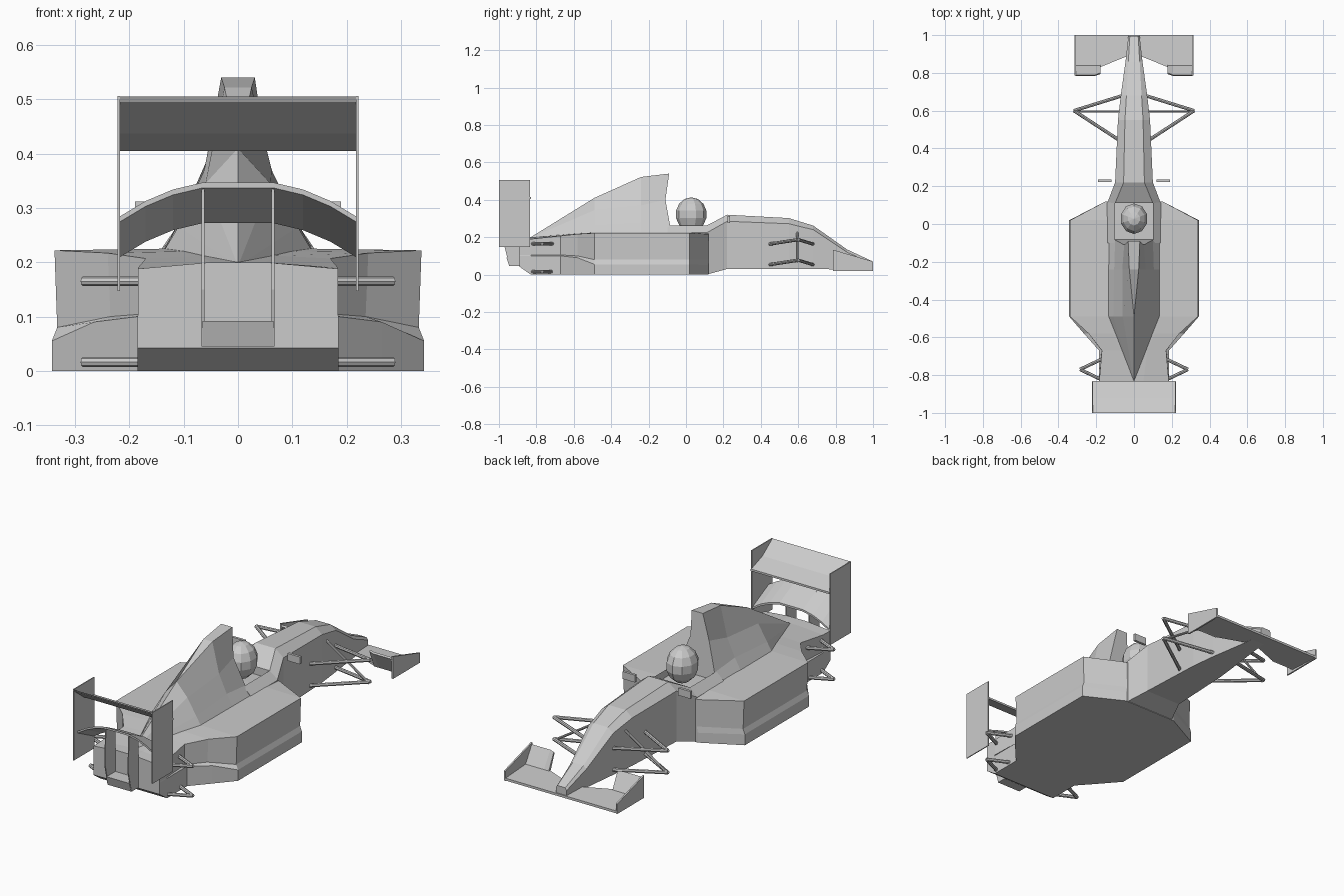
import bpy, bmesh
from mathutils import Vector


def rings(name, loops):
    """Skin a list of equally long closed point loops and cap both ends."""
    bm = bmesh.new()
    rows = [[bm.verts.new(p) for p in loop] for loop in loops]
    n = len(rows[0])
    for a, b in zip(rows, rows[1:]):
        for i in range(n):
            j = (i + 1) % n
            bm.faces.new((a[i], a[j], b[j], b[i]))
    bm.faces.new(rows[0])
    bm.faces.new(rows[-1])
    bmesh.ops.remove_doubles(bm, verts=bm.verts, dist=0.0005)
    bmesh.ops.recalc_face_normals(bm, faces=bm.faces)
    me = bpy.data.meshes.new(name)
    bm.to_mesh(me)
    bm.free()
    ob = bpy.data.objects.new(name, me)
    bpy.context.collection.objects.link(ob)
    return ob


def loft(name, stations):
    """Stations are (y, half profile of (x, z) from bottom to top), mirrored in x."""
    return rings(name, [[(x, y, z) for x, z in half] + [(-x, y, z) for x, z in half[::-1]]
                        for y, half in stations])


def prism(name, yz, x0, x1):
    """Side profile extruded across x."""
    return rings(name, [[(x, y, z) for y, z in yz] for x in (x0, x1)])


def rod(name, a, b, r=0.009):
    a, b = Vector(a), Vector(b)
    bpy.ops.mesh.primitive_cylinder_add(vertices=8, radius=r, depth=(b - a).length,
                                        location=(a + b) / 2)
    ob = bpy.context.object
    ob.name = name
    ob.rotation_euler = (b - a).to_track_quat('Z', 'Y').to_euler()


# main body with sidepods, narrow tail and rising diffuser
loft("sidepod_body", [
    (0.12, [(0.15, 0), (0.15, 0.05), (0.145, 0.08), (0.15, 0.217), (0.12, 0.222)]),
    (0.02, [(0.343, 0), (0.343, 0.055), (0.333, 0.08), (0.338, 0.222), (0.14, 0.225)]),
    (-0.49, [(0.343, 0), (0.343, 0.055), (0.333, 0.08), (0.338, 0.222), (0.14, 0.225)]),
    (-0.58, [(0.265, 0), (0.265, 0.09), (0.235, 0.10), (0.24, 0.217), (0.11, 0.22)]),
    (-0.67, [(0.185, 0), (0.185, 0.10), (0.172, 0.105), (0.17, 0.207), (0.07, 0.212)]),
    (-0.83, [(0.185, 0), (0.185, 0.10), (0.184, 0.105), (0.184, 0.19), (0.05, 0.2)]),
    (-0.89, [(0.185, 0.042), (0.185, 0.10), (0.184, 0.105), (0.184, 0.188), (0.05, 0.2)]),
])

# nose
loft("nose", [
    (0.11, [(0.142, 0), (0.142, 0.223), (0.10, 0.262)]),
    (0.22, [(0.10, 0.03), (0.10, 0.285), (0.055, 0.32)]),
    (0.55, [(0.085, 0.03), (0.085, 0.272), (0.048, 0.302)]),
    (0.68, [(0.07, 0.03), (0.07, 0.24), (0.04, 0.262)]),
    (0.86, [(0.045, 0.027), (0.045, 0.12), (0.03, 0.135)]),
    (0.995, [(0.03, 0.025), (0.03, 0.06), (0.022, 0.072)]),
])

# raised cockpit rim on both sides, continuing under the engine cover
for s, side in ((1, "right"), (-1, "left")):
    rings("cockpit_rim_" + side, [[(s * x, y, z) for x, z in
          ((0.142, 0.215), (0.142, 0.224), (0.10, 0.262), (0.10, 0.215))] for y in (0.115, -0.10)])

# engine cover and air intake
loft("engine_cover", [
    (-0.09, [(0.142, 0.215), (0.10, 0.262), (0.10, 0.262), (0.10, 0.262)]),
    (-0.092, [(0.142, 0.215), (0.10, 0.262), (0.095, 0.263), (0.09, 0.264)]),
]).hide_render = False
rings("air_intake_cover", [
    [(s * x, y, z) for s, pts in ((1, front), (-1, front[::-1])) for x, y, z in pts]
    for front in (
        [(0.142, -0.08, 0.215), (0.10, -0.085, 0.262), (0.052, -0.11, 0.40), (0.031, -0.09, 0.54)],
        [(0.142, -0.24, 0.215), (0.105, -0.24, 0.28), (0.062, -0.24, 0.37), (0.025, -0.24, 0.522)],
        [(0.14, -0.49, 0.215), (0.11, -0.49, 0.265), (0.06, -0.49, 0.345), (0.0, -0.49, 0.41)],
        [(0.006, -0.83, 0.19), (0.004, -0.83, 0.195), (0.002, -0.83, 0.198), (0, -0.83, 0.20)],
    )])

# driver helmet
bpy.ops.mesh.primitive_uv_sphere_add(segments=10, ring_count=7, radius=1, location=(0, 0.028, 0.322))
helmet = bpy.context.object
helmet.name = "helmet"
helmet.scale = (0.074, 0.083, 0.091)

# front wing main plane
outline = [(0.31, 1.0), (0.31, 0.83), (0.18, 0.83), (0.045, 0.885)]
outline += [(-x, y) for x, y in outline[::-1]]
rings("front_wing", [[(x, y, z + (1 - y) * 0.06) for x, y in outline] for z in (0.022, 0.034)])

# rear wing top flap
prism("rear_wing_flap", [(-0.83, 0.415), (-0.92, 0.447), (-1.0, 0.505), (-0.995, 0.495),
                         (-0.92, 0.437), (-0.83, 0.405)], -0.22, 0.22)
# arched lower rear wing
arch = [(-0.22, 0.064), (-0.17, 0.034), (-0.12, 0.013), (-0.065, 0)]
arch += [(-x, d) for x, d in arch[::-1]]
rings("rear_wing_arch", [[(x, y, z - d) for y, z in
      ((-0.84, 0.282), (-0.97, 0.347), (-0.97, 0.337), (-0.84, 0.272))] for x, d in arch])
# small plate between the wing supports
prism("tail_plate", [(-0.89, 0.045), (-0.945, 0.045), (-0.96, 0.092), (-0.89, 0.092)], -0.065, 0.065)

for s, side in ((1, "right"), (-1, "left")):
    # wing end plates, flaps and supports
    prism("front_end_plate_" + side, [(0.785, 0.02), (1.0, 0.02), (1.0, 0.07), (0.785, 0.133)],
          s * 0.308, s * 0.316)
    rings("front_flap_" + side, [[(s * x, y, z) for y, z in
          ((0.845, 0.035), (yt, 0.125), (yt - 0.006, 0.118), (0.83, 0.03))]
          for x, yt in ((0.178, 0.80), (0.205, 0.79), (0.31, 0.79))])
    prism("rear_end_plate_" + side, [(-1.0, 0.147), (-0.835, 0.147), (-0.835, 0.506), (-1.0, 0.506)],
          s * 0.217, s * 0.222)
    prism("wing_support_" + side, [(-0.89, 0.045), (-0.945, 0.045), (-0.97, 0.15), (-0.965, 0.345),
                                   (-0.89, 0.305)], s * 0.062, s * 0.067)
    # mirrors
    prism("mirror_" + side, [(0.222, 0.275), (0.235, 0.275), (0.235, 0.312), (0.222, 0.312)],
          s * 0.12, s * 0.19)
    # front suspension
    for level, zi, zo in (("upper", 0.163, 0.187), ("lower", 0.053, 0.077)):
        for end, x, y in (("fore", 0.06, 0.68), ("aft", 0.08, 0.445)):
            rod(f"front_{level}_{end}_arm_{side}", (s * x, y, zi), (s * 0.318, 0.60, zo))
    rod("push_rod_" + side, (s * 0.06, 0.595, 0.235), (s * 0.316, 0.595, 0.07), 0.006)
    # rear suspension
    for level, z in (("upper", 0.165), ("lower", 0.016)):
        for end, y in (("fore", -0.715), ("aft", -0.825)):
            rod(f"rear_{level}_{end}_arm_{side}", (s * 0.17, y, z), (s * 0.286, -0.77, z))
